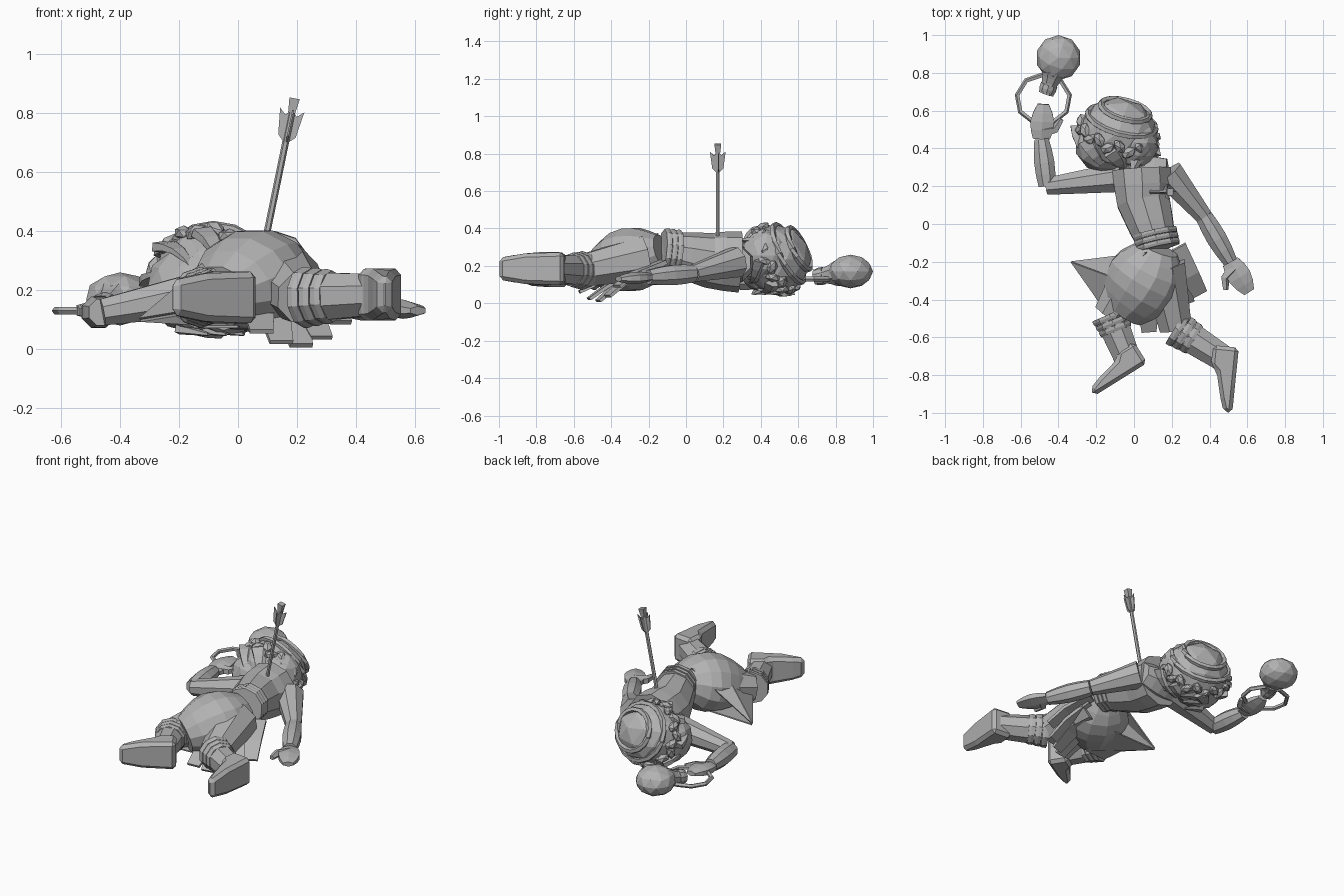
import bpy, bmesh, math
from mathutils import Vector, Matrix

cube = bpy.data.objects.get("Cube")
if cube:
    bpy.data.objects.remove(cube)

UP = Vector((0, 0, 1))
TURN = 2 * math.pi
grey = bpy.data.materials.new("plain grey")
grey.use_nodes = True
grey.diffuse_color = (.45, .45, .45, 1)
grey.node_tree.nodes["Principled BSDF"].inputs["Base Color"].default_value = grey.diffuse_color


def finish(name, bm):
    bmesh.ops.recalc_face_normals(bm, faces=bm.faces)
    mesh = bpy.data.meshes.new(name)
    bm.to_mesh(mesh)
    bm.free()
    mesh.materials.append(grey)
    ob = bpy.data.objects.new(name, mesh)
    bpy.context.collection.objects.link(ob)
    return ob


def along(points, t):
    """Point at fraction t of a polyline."""
    u = t * (len(points) - 1)
    k = min(int(u), len(points) - 2)
    return points[k].lerp(points[k + 1], u - k)


def skin(bm, rings):
    """Join rings of vertices into a closed tube."""
    for a, b in zip(rings, rings[1:]):
        for k in range(len(a)):
            bm.faces.new((a[k - 1], a[k], b[k], b[k - 1]))
    bm.faces.new(rings[0])
    bm.faces.new(rings[-1])


def tube(name, points, start, end, bulge=0, flat=1, sides=8, steps=4):
    """Tapering tube whose radius swells by bulge halfway along."""
    points = [Vector(p) for p in points]
    bm = bmesh.new()
    rings = []
    for i in range(steps + 1):
        t = i / steps
        centre = along(points, t)
        ahead = along(points, min(t + 1 / steps, 1)) - along(points, max(t - 1 / steps, 0))
        side = ahead.cross(UP).normalized()
        top = side.cross(ahead).normalized()
        radius = start + (end - start) * t + bulge * math.sin(math.pi * t)
        radius /= math.cos(math.pi / sides)
        ring = []
        for k in range(sides):
            a = math.pi * (2 * k + 1) / sides
            offset = side * math.cos(a) + top * math.sin(a) * flat
            ring.append(bm.verts.new(centre + offset * radius))
        rings.append(ring)
    skin(bm, rings)
    return finish(name, bm)


def bands(name, a, b, count, radius, taper=0):
    """Row of short collars spaced from a to b."""
    for i in range(count):
        p, q = a.lerp(b, i / count), a.lerp(b, (i + .9) / count)
        r = radius - taper * i
        tube(f"{name}_{i + 1}", [p, q], r, r - .005, bulge=.003, sides=10, steps=2)


def ball(name, centre, radii, detail=2, turn=Matrix()):
    bm = bmesh.new()
    place = Matrix.Translation(centre) @ turn @ Matrix.Diagonal((*radii, 1))
    bmesh.ops.create_icosphere(bm, subdivisions=detail, radius=1, matrix=place)
    return finish(name, bm)


def sheet(name, points, thickness=.008):
    bm = bmesh.new()
    bm.faces.new([bm.verts.new(p) for p in points])
    ob = finish(name, bm)
    ob.modifiers.new("thickness", "SOLIDIFY").thickness = thickness
    return ob


def foot(name, heel, toe):
    """Boot foot lying on its side, drawn from one shared profile, narrower at the toe."""
    length = toe - heel
    rise = length.cross(UP)
    profile = [(0, 0), (.6, 0), (1, 0), (1, .13), (.8, .2), (.4, .3), (.3, .4), (0, .4)]
    bm = bmesh.new()
    rings = []
    for edge in (-1, 1):
        rings.append([bm.verts.new(heel + length * u + rise * v + UP * edge * (.088 - .03 * u ** 3))
                      for u, v in profile])
    skin(bm, rings)
    bevel = finish(name, bm).modifiers.new("soft corners", "BEVEL")
    bevel.width, bevel.segments = .02, 1


def leg(side, hip, knee, ankle, heel, toe):
    tube(f"{side}_thigh", [hip, knee], .12, .085)
    tube(f"{side}_shin", [knee, ankle], .085, .07)
    bands(f"{side}_boot_cuff", knee, knee.lerp(ankle, .42), 3, .098, .005)
    foot(f"{side}_foot", heel, toe)


def arm(side, shoulder, elbow, wrist, fingers):
    tube(f"{side}_upper_arm", [shoulder, elbow], .08, .045)
    tube(f"{side}_forearm", [elbow, wrist], .045, .038, bulge=.012)
    tube(f"{side}_hand", [wrist, fingers], .045, .03, bulge=.025, flat=.45, sides=6)
    reach = fingers - wrist
    out = reach.cross(UP).normalized()
    base = wrist + reach * .2
    tube(f"{side}_thumb", [base, base + out * .07 + reach * .1, base + out * .1 + reach * .4],
         .028, .012, sides=5)


# Torso, neck and belt
right_shoulder, left_shoulder = Vector((-.06, .25, .2)), Vector((.18, .27, .22))
waist = Vector((.13, -.13, .28))
tube("torso", [(.04, .29, .22), (.05, .12, .23), waist], .155, .095, bulge=.015, sides=10)
tube("shoulders", [right_shoulder, left_shoulder], .08, .075, bulge=.02)
tube("neck", [(.04, .27, .22), (-.06, .4, .22)], .08, .08)
bands("belt_band", Vector((.11, -.04, .27)), waist, 3, .117)

# Skirt with a loose flap and a fan of hanging strips
tube("skirt", [waist, (.09, -.23, .25), (.02, -.35, .22), (-.06, -.46, .18)],
     .105, .12, bulge=.085, flat=.85, sides=12, steps=6)
flap_tip, flap_hem = (-.33, -.2, .1), (-.21, -.37, .12)
sheet("skirt_flap_upper", [(.07, -.15, .37), flap_tip, (-.06, -.3, .33)])
sheet("skirt_flap_side", [(-.06, -.3, .33), flap_tip, flap_hem, (-.15, -.46, .22)])
sheet("skirt_flap_lower", [(.05, -.2, .11), flap_tip, flap_hem, (-.15, -.46, .08), (0, -.45, .08)])
STRIPS = 5
for i in range(STRIPS):
    t = i / (STRIPS - 1)
    start = Vector((.22, -.13, .22)).lerp(Vector((.06, -.3, .14)), t)
    end = Vector((.35, -.37, .09)).lerp(Vector((.08, -.57, .06)), t)
    end.z -= .063 * math.sin(math.pi * t)
    middle = start.lerp(end, .6) + UP * .02
    tube(f"cloth_strip_{i + 1}", [start, middle, end], .06, .04, flat=.2, sides=4)

# Legs
leg("right", Vector((0, -.28, .22)), Vector((-.13, -.48, .175)), Vector((-.04, -.7, .18)),
    Vector((.07, -.735, .175)), Vector((-.21, -.91, .175)))
leg("left", Vector((.15, -.22, .24)), Vector((.22, -.55, .175)), Vector((.47, -.71, .185)),
    Vector((.555, -.655, .185)), Vector((.52, -1, .185)))

# Arms
arm("right", right_shoulder, Vector((-.46, .2, .125)), Vector((-.49, .45, .125)), Vector((-.48, .635, .14)))
arm("left", left_shoulder, Vector((.37, .04, .16)), Vector((.51, -.2, .14)), Vector((.61, -.36, .13)))

# Head with face and hair cap
head = Vector((-.085, .48, .235))
skull = Vector((.205, .19, .185))
ball("face", head - Vector((.07, .06, .03)), (.16, .15, .15))
ball("hair_cap", head, skull)
ball("back_hair", head + Vector((.09, -.05, .02)), (.125, .14, .14))
crown = Vector((.25, .85, .4)).to_track_quat('Z', 'Y').to_matrix()


def on_head(angle, height, grow=1):
    flat = math.sqrt(1 - height * height)
    d = crown @ Vector((flat * math.cos(angle), flat * math.sin(angle), height))
    return head + Vector(a * b for a, b in zip(d, skull)) * grow


# Combed ridges, plaited crown and loose locks
for i, height in enumerate((.4, .75)):
    circle = [on_head(TURN * k / 16, height, .99) for k in range(17)]
    tube(f"hair_ridge_{i + 1}", circle, .014, .014, sides=5, steps=16)
LINKS = 22
for k in range(LINKS):
    sway = .07 * (-1) ** k
    here, there = on_head(TURN * k / LINKS, sway), on_head(TURN * (k + .5) / LINKS, -sway)
    twist = (there - here).to_track_quat('X', 'Z').to_matrix().to_4x4()
    ball(f"plait_link_{k + 1}", here, (.045, .03, .026), 1, twist)
LOCKS = 8
for i in range(LOCKS):
    path = [on_head(TURN * i / LOCKS + .25 * j, -.1 - .25 * j) for j in range(4)]
    tube(f"hair_lock_{i + 1}", path, .05, .01, flat=.4, sides=5)
for i in range(3):
    curl = Vector((-.2 + .06 * i, .4 + .05 * i, .07))
    tube(f"low_curl_{i + 1}", [curl, curl + Vector((.1, -.04, -.02))], .035, .01, flat=.5, sides=5)
tube("nape_lock", [(.03, .4, .33), (-.01, .28, .34)], .05, .01, flat=.5, sides=5)

# Flask with neck, lip and carrying cord
flask, mouth = Vector((-.4, .88, .17)), Vector((-.465, .69, .14))
ball("flask_body", flask, (.12, .12, .09))
tube("flask_neck", [flask.lerp(mouth, .4), mouth], .065, .04, bulge=-.01)
bands("flask_lip", flask.lerp(mouth, .75), mouth, 1, .045)
cord = [Vector((-.48 + .14 * math.sin(TURN * k / 9), .66 + .13 * math.cos(TURN * k / 9), .13))
        for k in range(10)]
tube("flask_cord", cord, .011, .011, sides=5, steps=9)

# Arrow with crossed feathers
foot_end, nock = Vector((.085, .17, .33)), Vector((.19, .17, .84))
axis = (nock - foot_end).normalized()
tube("arrow_shaft", [foot_end, nock], .01, .01, sides=6)
tube("arrow_nock", [nock - axis * .04, nock + axis * .01], .012, .018, sides=4)
outward = Vector((0, 1, 0))
for i in range(4):
    root, tip = nock - axis * .15, nock - axis * .03
    sheet(f"arrow_feather_{i + 1}", [root, root + axis * .03 + outward * .03, tip + outward * .042,
                                     tip - axis * .02 + outward * .02, tip], .006)
    outward = axis.cross(outward)
